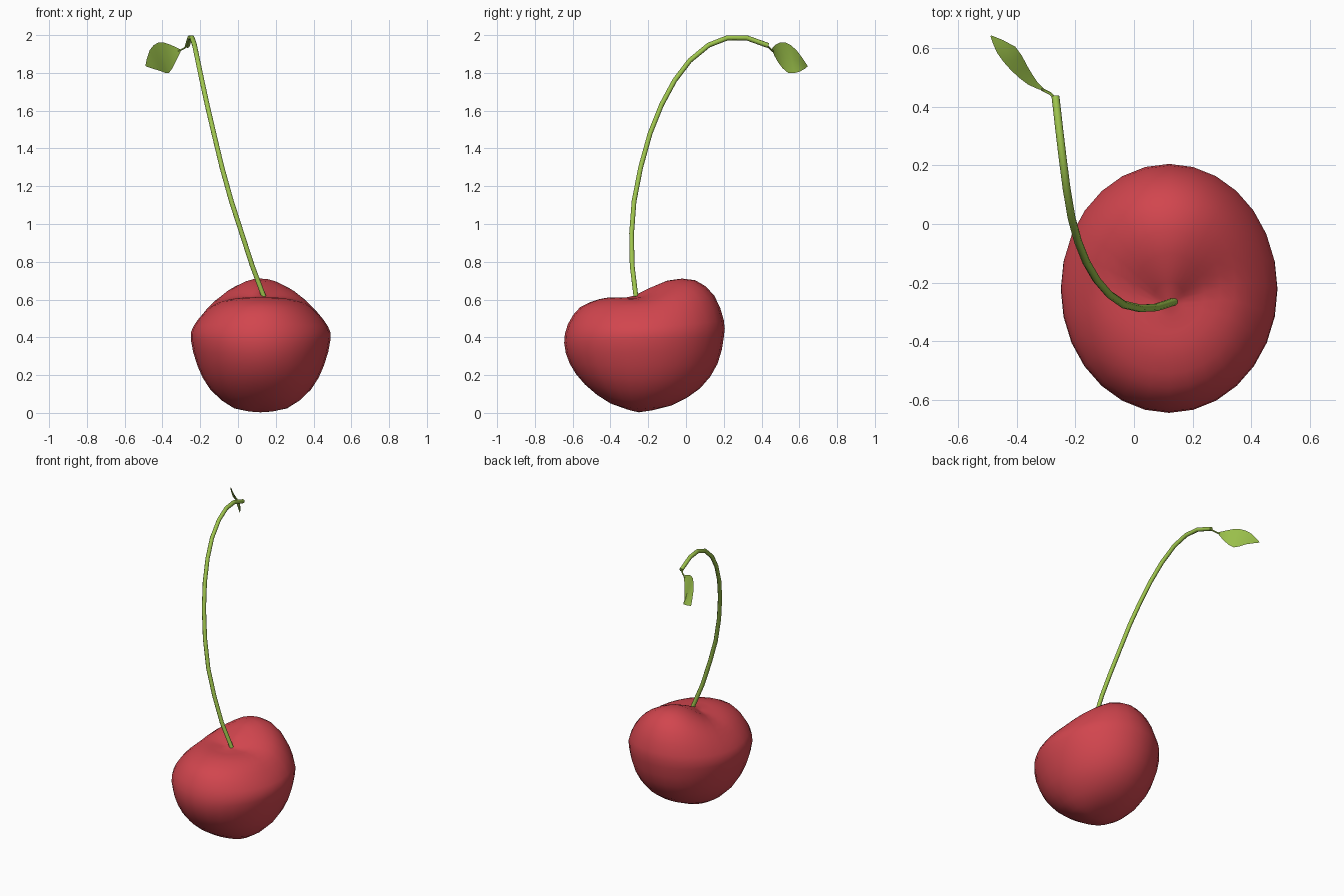
import bpy, bmesh, math
from mathutils import Vector

if "Cube" in bpy.data.objects:
    bpy.data.objects.remove(bpy.data.objects["Cube"])


def material(name, color):
    m = bpy.data.materials.new(name)
    m.diffuse_color = (*color, 1)
    m.use_nodes = True
    m.node_tree.nodes["Principled BSDF"].inputs["Base Color"].default_value = m.diffuse_color
    return m


red = material("cherry_red", (0.64, 0.060, 0.076))
green = material("leaf_green", (0.35, 0.565, 0.075))


def finish(name, bm, mat):
    me = bpy.data.meshes.new(name)
    bmesh.ops.recalc_face_normals(bm, faces=bm.faces)
    bm.to_mesh(me)
    bm.free()
    ob = bpy.data.objects.new(name, me)
    bpy.context.collection.objects.link(ob)
    me.materials.append(mat)
    me.shade_smooth()
    return ob


def refine(rows):
    """Double the rows with a Catmull-Rom midpoint."""
    out = []
    for i in range(len(rows) - 1):
        a, b = rows[max(i - 1, 0)], rows[i]
        c, d = rows[i + 1], rows[min(i + 2, len(rows) - 1)]
        out += [b, tuple((9 * (q + r) - p - s) / 16 for p, q, r, s in zip(a, b, c, d))]
    return out + [rows[-1]]


# Fruit: rings from bottom to stem dimple
# (front y, front z, side half width, side z, back y, back z)
CX = 0.12
rings = refine([
    (-.25, .003, 0, .003, -.25, .003),
    (-.40, .050, .14, .024, -.08, .038),
    (-.535, .150, .265, .122, .075, .13),
    (-.615, .260, .335, .25, .167, .26),
    (-.645, .37, .37, .39, .20, .40),
    (-.625, .47, .355, .46, .20, .49),
    (-.56, .56, .295, .535, .15, .62),
    (-.46, .605, .225, .587, .05, .702),
    (-.37, .613, .12, .610, -.10, .712),
    (-.275, .607, 0, .607, -.275, .607),
])
SEG = 28
bm = bmesh.new()
loops = []
for fy, fz, sx, sz, by, bz in rings[1:-1]:
    loop = []
    for k in range(SEG):
        a = 2 * math.pi * k / SEG
        c, s = math.cos(a), math.sin(a)
        end_z = bz if s > 0 else fz
        # the back lobe is broader than the front near the top
        w = abs(s) ** (1.3 if s > 0 and bz > .55 else 2)
        loop.append(bm.verts.new((CX + sx * c, (fy + by) / 2 + (by - fy) / 2 * s,
                                  sz + (end_z - sz) * w)))
    loops.append(loop)
bottom = bm.verts.new((CX, rings[0][0], rings[0][1]))
top = bm.verts.new((CX, rings[-1][0], rings[-1][1]))
for k in range(SEG):
    n = (k + 1) % SEG
    for lo, hi in zip(loops, loops[1:]):
        bm.faces.new((lo[k], lo[n], hi[n], hi[k]))
    bm.faces.new((bottom, loops[0][n], loops[0][k]))
    bm.faces.new((top, loops[-1][k], loops[-1][n]))
# Even out the crease around the dimple
soft = [v for v in bm.verts if v.co.z > .57 and v.co.y < .0]
for _ in range(2):
    bmesh.ops.smooth_vert(bm, verts=soft, factor=.5,
                          use_axis_x=False, use_axis_y=False, use_axis_z=True)
finish("cherry_fruit", bm, red)


def tube(name, points, radius, sides=8):
    pts = [Vector(p) for p in points]
    bm = bmesh.new()
    prev = None
    for i, p in enumerate(pts):
        t = (pts[min(i + 1, len(pts) - 1)] - pts[max(i - 1, 0)]).normalized()
        u = t.cross(Vector((0.93, 0.36, 0))).normalized()
        v = t.cross(u)
        ring = [bm.verts.new(p + radius * (u * math.cos(a) + v * math.sin(a)))
                for a in (2 * math.pi * k / sides for k in range(sides))]
        if prev:
            for k in range(sides):
                n = (k + 1) % sides
                bm.faces.new((prev[k], prev[n], ring[n], ring[k]))
        else:
            bm.faces.new(ring[::-1])
        prev = ring
    bm.faces.new(prev)
    ob = finish(name, bm, green)
    ob.data.set_sharp_from_angle(angle=math.radians(50))


# Stem: arching from the dimple to the leaf
tube("stem", [(.137, -.265, .615), (.075, -.285, .78), (.02, -.288, .95), (-.035, -.275, 1.12),
              (-.085, -.24, 1.30), (-.128, -.19, 1.48), (-.163, -.13, 1.63),
              (-.191, -.06, 1.76), (-.213, .02, 1.865), (-.23, .12, 1.947),
              (-.243, .22, 1.986), (-.255, .32, 1.986), (-.268, .435, 1.945)], .0135)
# Leaf stalk
tube("leaf_stalk", [(-.266, .425, 1.947), (-.285, .445, 1.93), (-.315, .46, 1.915)], .005, 6)

# Leaf: pairs of upper and lower edge points, slightly folded along the midrib
edges = refine([
    (-.303, .453, 1.923, -.302, .457, 1.917),
    (-.36, .475, 1.950, -.33, .485, 1.86),
    (-.42, .525, 1.962, -.365, .540, 1.80),
    (-.468, .585, 1.92, -.405, .605, 1.808),
    (-.49, .642, 1.84, -.487, .644, 1.834),
])
bm = bmesh.new()
prev = None
for i, e in enumerate(edges):
    a, b = Vector(e[:3]), Vector(e[3:])
    fold = Vector((.7, -.7, 0)) * .04 * (a - b).length
    row = [bm.verts.new(p) for p in (a, (a + b) / 2 + fold, b)]
    if prev:
        for k in range(2):
            bm.faces.new((prev[k], prev[k + 1], row[k + 1], row[k]))
    prev = row
finish("leaf", bm, green)
